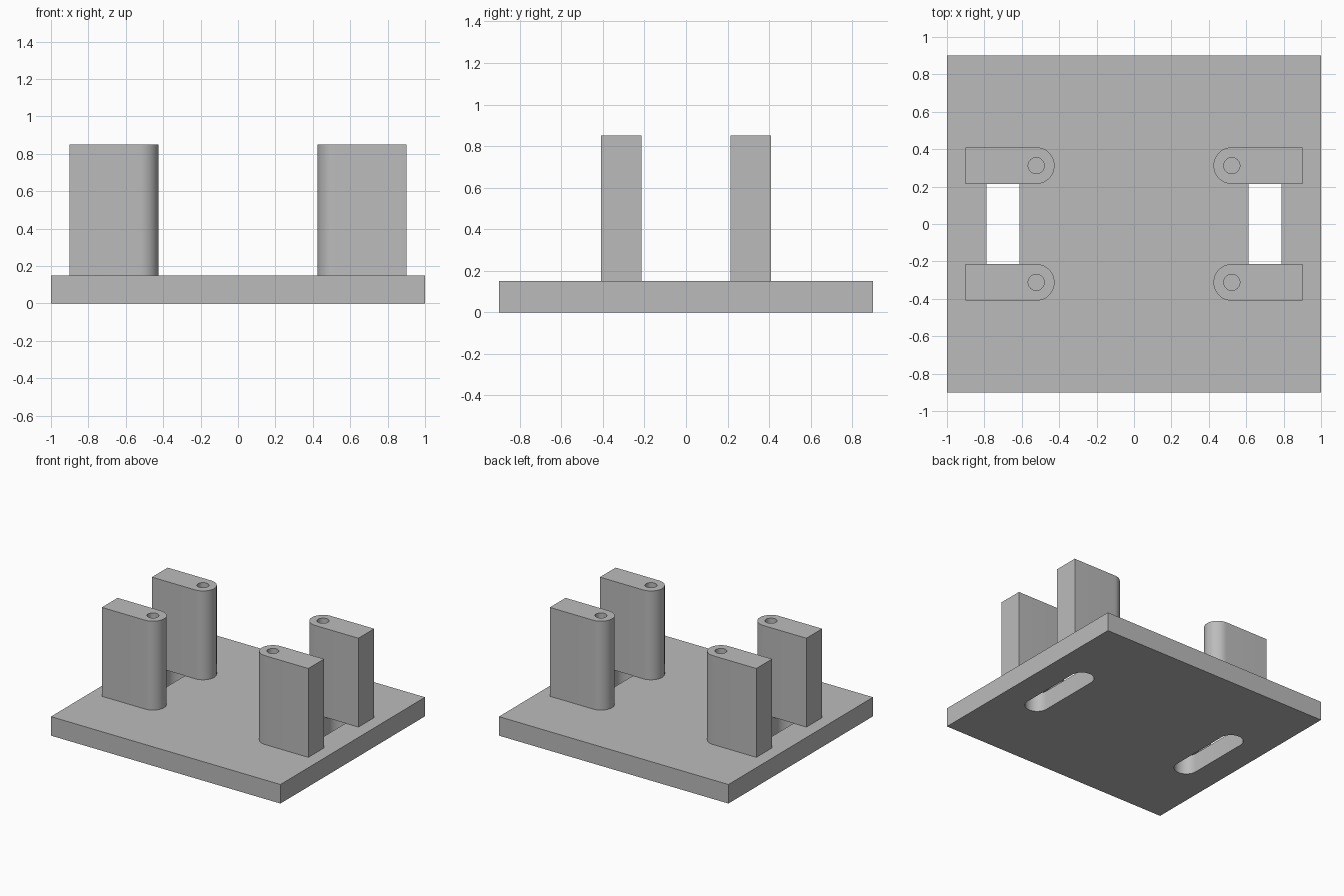
import bpy
import bmesh
from math import pi, cos, sin, radians

if "Cube" in bpy.data.objects:
    bpy.data.objects.remove(bpy.data.objects["Cube"], do_unlink=True)

GREY = (0.5, 0.5, 0.5, 1)
grey = bpy.data.materials.new("grey")
grey.use_nodes = True
grey.diffuse_color = GREY
grey.node_tree.nodes["Principled BSDF"].inputs["Base Color"].default_value = GREY

BASE_TOP = 0.15
POST_TOP = 0.85


def arc(cx, cy, r, start, end, steps):
    angles = [start + (end - start) * i / steps for i in range(steps + 1)]
    return [(cx + r * cos(a), cy + r * sin(a)) for a in angles]


def plate(name, outlines, z0, z1):
    """Extrude an outer outline, with any further outlines as holes."""
    bm = bmesh.new()
    edges = []
    for outline in outlines:
        verts = [bm.verts.new((x, y, z0)) for x, y in outline]
        edges += [bm.edges.new((v, verts[i - 1])) for i, v in enumerate(verts)]
    bmesh.ops.triangle_fill(bm, use_beauty=True, use_dissolve=False, edges=edges)
    grown = bmesh.ops.extrude_face_region(bm, geom=bm.faces[:], use_keep_orig=True)
    top = [g for g in grown["geom"] if isinstance(g, bmesh.types.BMVert)]
    bmesh.ops.translate(bm, verts=top, vec=(0, 0, z1 - z0))
    bmesh.ops.recalc_face_normals(bm, faces=bm.faces[:])
    mesh = bpy.data.meshes.new(name)
    bm.to_mesh(mesh)
    bm.free()
    mesh.materials.append(grey)
    obj = bpy.data.objects.new(name, mesh)
    bpy.context.collection.objects.link(obj)
    bpy.ops.object.select_all(action="DESELECT")
    obj.select_set(True)
    bpy.context.view_layer.objects.active = obj
    bpy.ops.object.shade_smooth_by_angle(angle=radians(30))
    return obj


def slot(cx, r=0.088, reach=0.25):
    return arc(cx, reach, r, 0, pi, 20) + arc(cx, -reach, r, pi, 2 * pi, 20)


# Base plate with two round-ended slots
base = [(-1, -0.9), (1, -0.9), (1, 0.9), (-1, 0.9)]
plate("base_plate", [base, slot(-0.7), slot(0.7)], 0, BASE_TOP)

# Four upright posts, rounded on the inner end, each with a screw hole
for side, sx in (("left", 1), ("right", -1)):
    for end, sy in (("front", -1), ("back", 1)):
        cx, cy, r = 0.523, sy * 0.312, 0.098
        body = arc(cx, cy, r, pi / 2, 3 * pi / 2, 24)
        body += [(0.9, cy - r), (0.9, cy + r)]
        hole = arc(cx, cy, 0.043, 0, 2 * pi, 32)[:-1]
        outlines = [[(sx * x, y) for x, y in line] for line in (body, hole)]
        plate(f"{end}_{side}_post", outlines, BASE_TOP, POST_TOP)
